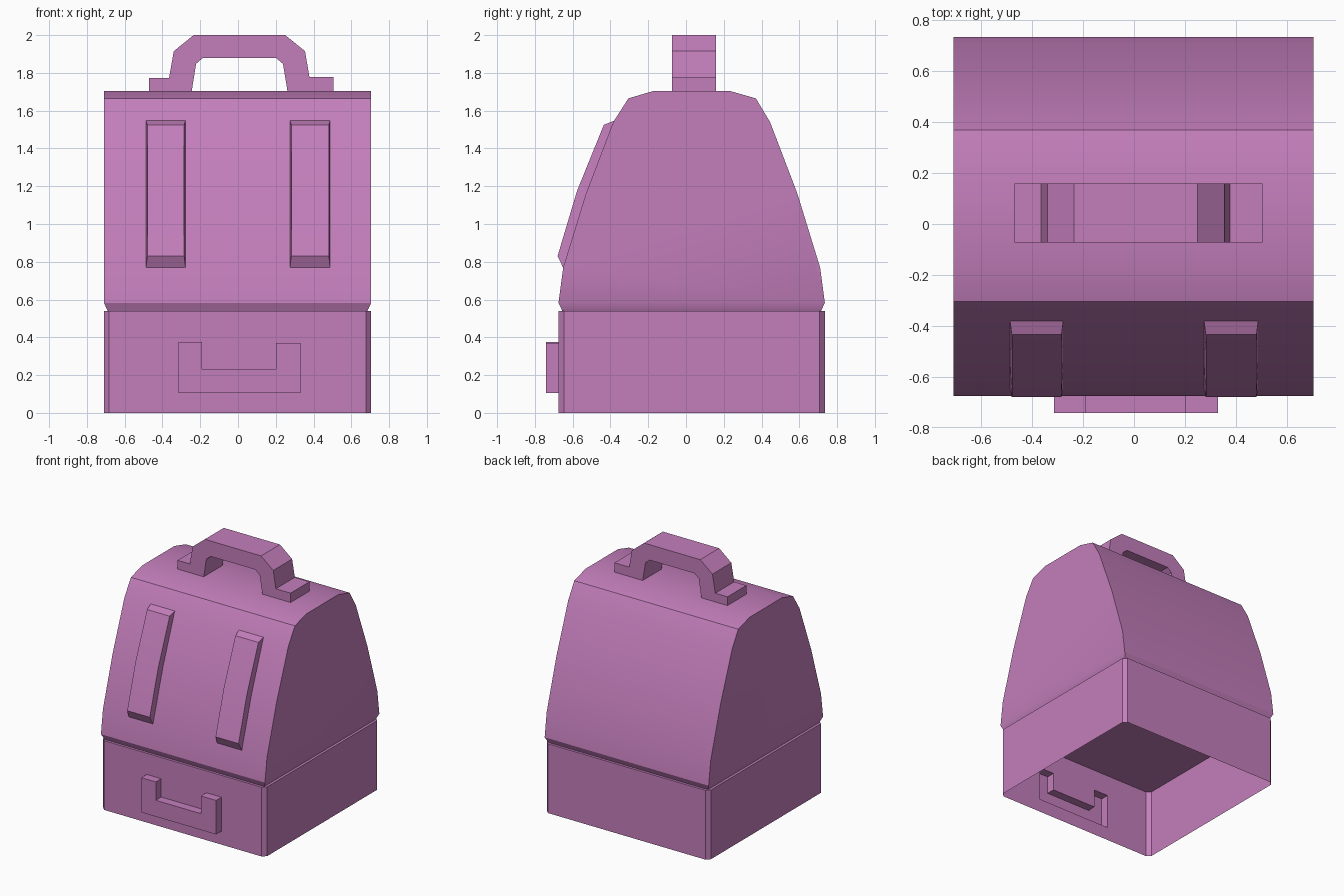
import bpy, bmesh, math
from mathutils import Vector
from mathutils.geometry import tessellate_polygon

if "Cube" in bpy.data.objects:
    bpy.data.objects.remove(bpy.data.objects["Cube"])

mat = bpy.data.materials.new("mauve")
mat.diffuse_color = (0.55, 0.21, 0.50, 1)
mat.use_nodes = True
mat.node_tree.nodes["Principled BSDF"].inputs["Base Color"].default_value = mat.diffuse_color

AXES = {
    "x": lambda a, b, t: (t, a, b),
    "y": lambda a, b, t: (a, t, b),
    "z": lambda a, b, t: (a, b, t),
}


def prism(profile, axis, lo, hi, insets=None):
    """Extrude a closed 2D profile along an axis; insets narrow single points."""
    bm = bmesh.new()
    put = AXES[axis]
    insets = insets or [0] * len(profile)
    a = [bm.verts.new(put(*p, lo + i)) for p, i in zip(profile, insets)]
    b = [bm.verts.new(put(*p, hi - i)) for p, i in zip(profile, insets)]
    bm.faces.new(a)
    bm.faces.new(b)
    ring(bm, a, b)
    bmesh.ops.recalc_face_normals(bm, faces=bm.faces)
    return bm


def ring(bm, a, b):
    """Wall of quads between two vertex loops."""
    n = len(a)
    for i in range(n):
        bm.faces.new((a[i], a[(i + 1) % n], b[(i + 1) % n], b[i]))


def finish(bm, name):
    bmesh.ops.recalc_face_normals(bm, faces=bm.faces)
    mesh = bpy.data.meshes.new(name)
    bm.to_mesh(mesh)
    bm.free()
    ob = bpy.data.objects.new(name, mesh)
    bpy.context.collection.objects.link(ob)
    mesh.materials.append(mat)
    bpy.ops.object.select_all(action="DESELECT")
    ob.select_set(True)
    bpy.context.view_layer.objects.active = ob
    bpy.ops.object.shade_smooth_by_angle(angle=math.radians(30))
    return ob


# base: open-bottomed box with cut corners and a hollow U-shaped front pull
X0, X1, Y0, Y1, C = -0.71, 0.705, -0.675, 0.735, 0.028
outline = [(X0 + C, Y0), (X1 - C, Y0), (X1, Y0 + C), (X1, Y1 - C),
           (X1 - C, Y1), (X0 + C, Y1), (X0, Y1 - C), (X0, Y0 + C)]
bm = prism(outline, "z", 0, 0.54)
bottom = [f for f in bm.faces if f.normal.z < -0.9]
front = [f for f in bm.faces if f.normal.y < -0.9]
wall = list(front[0].verts)
bmesh.ops.delete(bm, geom=bottom + front, context="FACES_ONLY")
pull = [(-0.315, 0.105), (0.33, 0.105), (0.33, 0.37), (0.2, 0.37),
        (0.2, 0.232), (-0.19, 0.232), (-0.19, 0.375), (-0.315, 0.375)]
back_loop = [bm.verts.new((x, Y0, z)) for x, z in pull]
face_loop = [bm.verts.new((x, -0.742, z)) for x, z in pull]
ring(bm, back_loop, face_loop)
bm.faces.new(face_loop)
flat = [[Vector((v.co.x, v.co.z, 0)) for v in loop] for loop in (wall, back_loop)]
verts = wall + back_loop
for tri in tessellate_polygon(flat):
    bm.faces.new([verts[i] for i in tri])
finish(bm, "base_box")

# domed body with a small bevelled foot
body = [(-0.675, 0.583), (-0.65, 0.77), (-0.53, 1.16), (-0.385, 1.54),
        (-0.305, 1.665), (-0.17, 1.705), (0.23, 1.705), (0.37, 1.665),
        (0.445, 1.54), (0.59, 1.16), (0.71, 0.77), (0.735, 0.583)]
bm = prism(body, "x", X0, X1)
foot = [f for f in bm.faces if f.normal.z < -0.9]
bmesh.ops.inset_region(bm, faces=foot, thickness=0.028, depth=0.043)
bmesh.ops.delete(bm, geom=foot, context="FACES_ONLY")
finish(bm, "body")

# two raised straps on the front slope
strap = [(-0.38, 1.547), (-0.435, 1.525), (-0.577, 1.175), (-0.68, 0.83),
         (-0.65, 0.768), (-0.53, 1.16)]
for side, lo, hi in (("left", -0.487, -0.278), ("right", 0.275, 0.488)):
    finish(prism(strap, "x", lo, hi, [0, 0.007, 0.007, 0.007, 0, 0]),
           f"strap_{side}")

# carrying handle with flat feet
handle = [(-0.47, 1.703), (-0.47, 1.773), (-0.365, 1.773), (-0.34, 1.915),
          (-0.235, 2.0), (0.25, 2.0), (0.355, 1.915), (0.378, 1.778),
          (0.505, 1.778), (0.505, 1.703), (0.262, 1.703), (0.238, 1.848),
          (0.2, 1.88), (-0.185, 1.88), (-0.222, 1.848), (-0.245, 1.703)]
finish(prism(handle, "y", -0.073, 0.16), "carry_handle")
